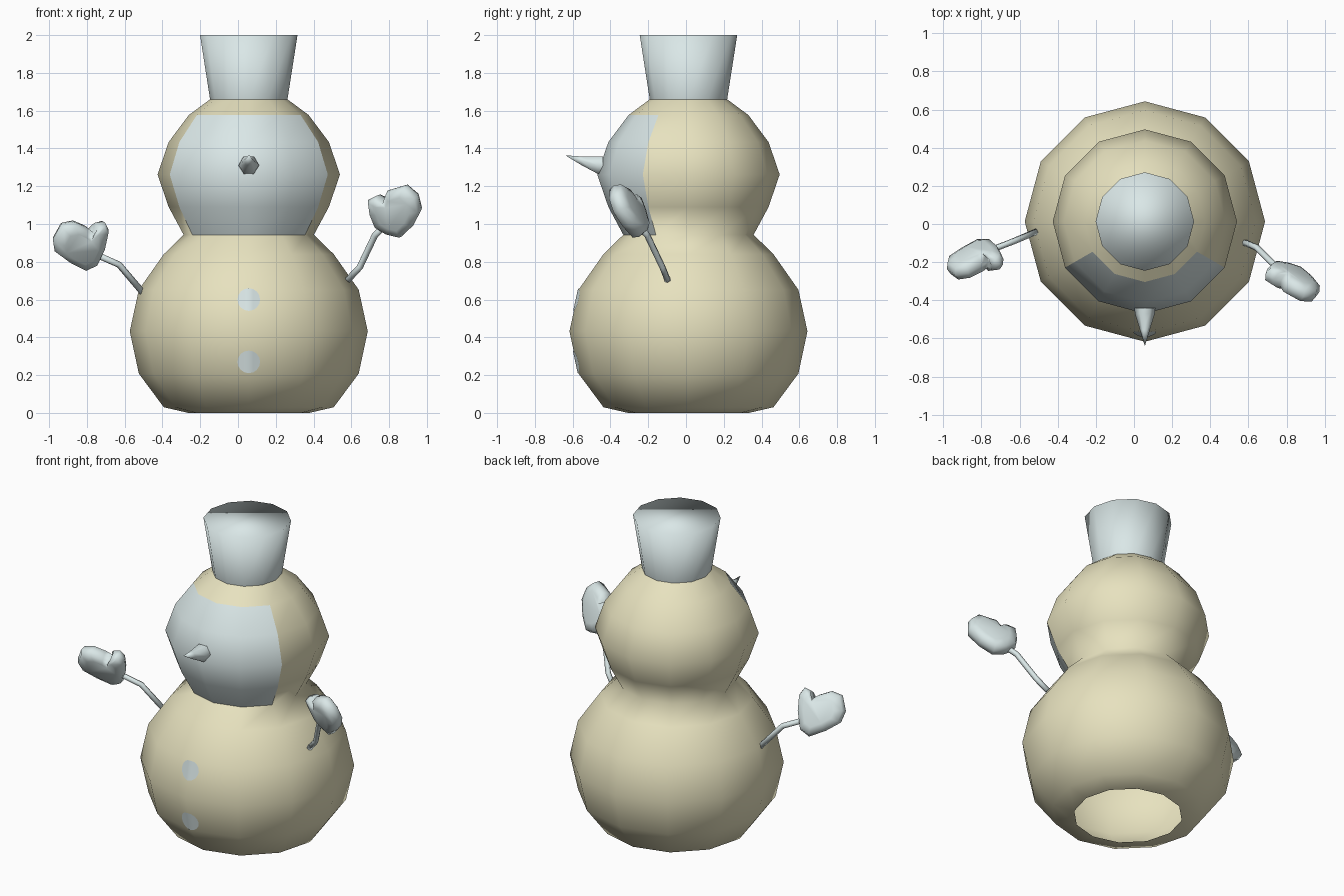
import bpy, bmesh
from math import sin, cos, tan, pi, radians
from mathutils import Vector

if "Cube" in bpy.data.objects:
    bpy.data.objects.remove(bpy.data.objects["Cube"])

CX, CY, SEG = 0.057, 0.013, 12


def material(name, color):
    m = bpy.data.materials.new(name)
    m.diffuse_color = (*color, 1)
    m.use_nodes = True
    m.node_tree.nodes["Principled BSDF"].inputs["Base Color"].default_value = m.diffuse_color
    return m


TAN = material("tan", (0.80, 0.76, 0.52))
PALE = material("pale", (0.70, 0.80, 0.80))


def finish(name, bm, mat, recalc=True):
    loose = [v for v in bm.verts if not v.link_faces]
    bmesh.ops.delete(bm, geom=loose, context='VERTS')
    if recalc:
        bmesh.ops.recalc_face_normals(bm, faces=bm.faces)
    for f in bm.faces:
        f.smooth = True
    me = bpy.data.meshes.new(name)
    bm.to_mesh(me)
    bm.free()
    me.materials.append(mat)
    ob = bpy.data.objects.new(name, me)
    bpy.context.collection.objects.link(ob)
    return ob


def bridge(bm, a, b):
    n = len(a)
    for i in range(n):
        bm.faces.new((a[i], a[(i + 1) % n], b[(i + 1) % n], b[i]))


def lathe(name, profile, mat, keep=lambda band, seg: True, cap=False):
    bm = bmesh.new()
    rings = [[bm.verts.new((CX + r * cos(2 * pi * i / SEG), CY + r * sin(2 * pi * i / SEG), z))
              for i in range(SEG)] for r, z in profile]
    for b in range(len(rings) - 1):
        for i in range(SEG):
            if keep(b, i):
                j = (i + 1) % SEG
                bm.faces.new((rings[b][i], rings[b][j], rings[b + 1][j], rings[b + 1][i]))
    if cap:
        bm.faces.new(rings[-1])
    return finish(name, bm, mat, recalc=False)


# body and head in one turned shape, open underneath; the face panel is cut out of it
profile = [(0.32, 0.0), (0.45, 0.03), (0.582, 0.208), (0.63, 0.432), (0.582, 0.652), (0.45, 0.84),
           (0.345, 0.943), (0.424, 1.09), (0.483, 1.262), (0.424, 1.434), (0.317, 1.577), (0.205, 1.66)]


def is_face(band, seg):
    return 6 <= band <= 9 and 7 <= seg <= 10


lathe("body", profile, TAN, lambda b, s: not is_face(b, s))
lathe("face_panel", profile, PALE, is_face)

# hat
lathe("hat", [(0.205, 1.66), (0.258, 2.0)], PALE, cap=True)


# nose: bent six-sided cone
def nose():
    bm = bmesh.new()
    rings = []
    for y, z, r in ((-0.44, 1.31, 0.055), (-0.47, 1.312, 0.052), (-0.555, 1.335, 0.026)):
        rings.append([bm.verts.new((CX + r * cos(i * pi / 3), y, z + r * sin(i * pi / 3)))
                      for i in range(6)])
    for a, b in zip(rings, rings[1:]):
        bridge(bm, a, b)
    tip = bm.verts.new((CX, -0.64, 1.364))
    for i in range(6):
        bm.faces.new((rings[-1][i], rings[-1][(i + 1) % 6], tip))
    finish("nose", bm, PALE)


nose()


# buttons: discs folded over the front ridge of the body
def button(name, zc, lo, hi, radius=0.06, n=16):
    bm = bmesh.new()
    vs = []
    for i in range(n):
        a = 2 * pi * i / n + pi / 2
        x, z = radius * cos(a), zc + radius * sin(a)
        t = (z - lo[1]) / (hi[1] - lo[1])
        r = lo[0] + t * (hi[0] - lo[0])
        vs.append(bm.verts.new((CX + x, CY - r - 0.004 + abs(x) * tan(radians(15)), z)))
    h = n // 2
    bm.faces.new(vs[:h + 1])
    bm.faces.new(vs[h:] + vs[:1])
    bm.normal_update()
    for f in bm.faces:
        if f.normal.y > 0:
            f.normal_flip()
    finish(name, bm, PALE, recalc=False)


button("button_top", 0.60, profile[3], profile[4])
button("button_bottom", 0.27, profile[2], profile[3])


# arms: thin bent sticks
def arm(name, pts, r=0.017, n=6):
    pts = [Vector(p) for p in pts]
    bm = bmesh.new()
    rings = []
    for k, p in enumerate(pts):
        d = (pts[min(k + 1, len(pts) - 1)] - pts[max(k - 1, 0)]).normalized()
        u = d.cross(Vector((0, 1, 0))).normalized()
        v = d.cross(u)
        rings.append([bm.verts.new(p + r * (u * cos(2 * pi * i / n) + v * sin(2 * pi * i / n)))
                      for i in range(n)])
    for a, b in zip(rings, rings[1:]):
        bridge(bm, a, b)
    bm.faces.new(rings[0])
    bm.faces.new(rings[-1])
    finish(name, bm, PALE)


arm("arm_left", [(-0.505, -0.037, 0.638), (-0.63, -0.09, 0.785), (-0.76, -0.14, 0.842)])
arm("arm_right", [(0.58, -0.097, 0.702), (0.645, -0.125, 0.772), (0.725, -0.205, 0.94),
                  (0.78, -0.25, 0.995)])


# mittens: front outline laid on a tilted plane, swelling to both sides
def mitten(name, outline, centre, sx, sz, half=0.05):
    c = Vector(centre)
    nrm = Vector((-sx, 1, -sz)).normalized()
    bm = bmesh.new()

    def ring(scale, off):
        out = []
        for x, z in outline:
            dx, dz = (x - c.x) * scale, (z - c.z) * scale
            out.append(bm.verts.new(c + Vector((dx, dx * sx + dz * sz, dz)) + nrm * off))
        return out

    rings = [ring(0.62, -half), ring(0.9, -half * 0.7), ring(0.97, 0),
             ring(0.9, half * 0.7), ring(0.62, half)]
    for a, b in zip(rings, rings[1:]):
        bridge(bm, a, b)
    bm.faces.new(rings[0])
    bm.faces.new(rings[-1])
    finish(name, bm, PALE)


mitten("mitten_left",
       [(-0.985, 0.92), (-0.94, 1.0), (-0.87, 1.015), (-0.80, 0.985), (-0.762, 0.955),
        (-0.745, 1.0), (-0.70, 1.012), (-0.68, 0.97), (-0.70, 0.88), (-0.745, 0.785),
        (-0.81, 0.755), (-0.90, 0.80), (-0.975, 0.855)],
       (-0.83, -0.18, 0.89), 0.27, -0.55)
mitten("mitten_right",
       [(0.725, 0.985), (0.695, 1.06), (0.685, 1.13), (0.73, 1.152), (0.77, 1.125),
        (0.79, 1.18), (0.89, 1.21), (0.955, 1.155), (0.975, 1.075), (0.93, 0.99),
        (0.865, 0.927), (0.79, 0.945)],
       (0.84, -0.30, 1.07), -0.425, -0.435)
